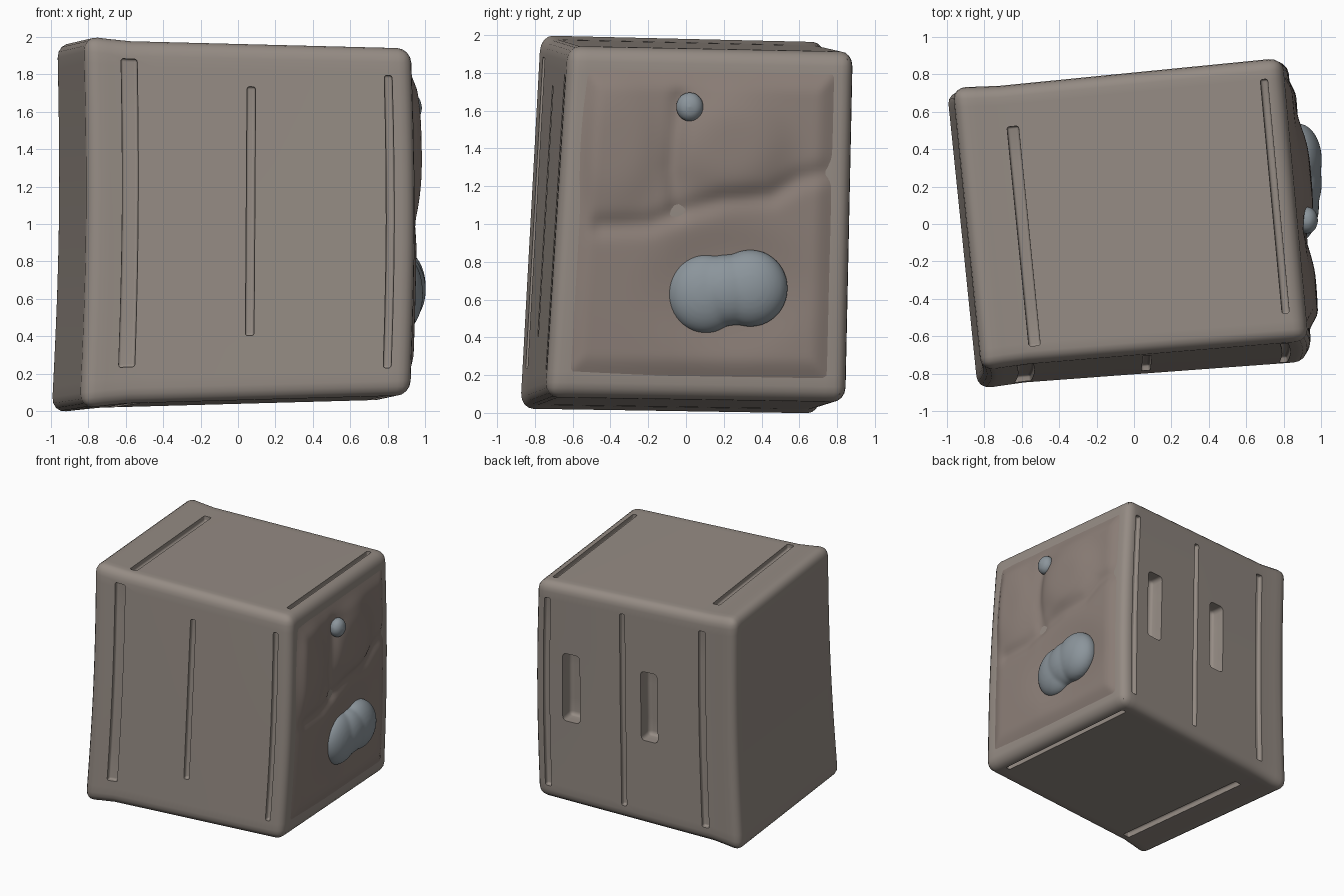
import bpy, bmesh, math
from mathutils import Vector

if "Cube" in bpy.data.objects:
    bpy.data.objects.remove(bpy.data.objects["Cube"])

# Eight corners of the leaning, twisted box: [left/right][front/back][bottom/top]
C = [[[(-.84, -.87, .035), (-.82, -.765, 1.985)], [(-1.0, .69, .01), (-.97, .715, 1.95)]],
     [[(.925, -.74, .085), (.93, -.62, 1.94)], [(.81, .85, .06), (.79, .89, 1.91)]]]
C = [[[Vector(p) for p in e] for e in s] for s in C]


def warp(p):
    """Map unit-box coordinates to the crooked box, with flared left corners."""
    u, v, w = p
    flare = 1 + .022 * max(0, 1 - u / .13)
    v, w = .5 + (v - .5) * flare, .5 + (w - .5) * flare
    edges = [[C[i][j][0].lerp(C[i][j][1], w) for j in (0, 1)] for i in (0, 1)]
    q = edges[0][0].lerp(edges[0][1], v).lerp(edges[1][0].lerp(edges[1][1], v), u)
    mid = max(0, math.sin(math.pi * min(1, max(0, w))))
    q.x += .022 * mid * max(0, 1 - u * 2)       # hollow left side
    q.x += .022 * mid * max(0, u * 2 - 1)       # full right side
    return q


def material(name, col):
    m = bpy.data.materials.new(name)
    m.diffuse_color = (*col, 1)
    m.use_nodes = True
    m.node_tree.nodes["Principled BSDF"].inputs["Base Color"].default_value = m.diffuse_color
    return m


def finish(bm, name, mat=None):
    bmesh.ops.recalc_face_normals(bm, faces=bm.faces)
    me = bpy.data.meshes.new(name)
    bm.to_mesh(me)
    bm.free()
    ob = bpy.data.objects.new(name, me)
    bpy.context.collection.objects.link(ob)
    if mat:
        me.materials.append(mat)
    return ob


def activate(ob):
    bpy.ops.object.select_all(action='DESELECT')
    ob.select_set(True)
    bpy.context.view_layer.objects.active = ob


def smooth(ob, angle=35):
    activate(ob)
    bpy.ops.object.shade_smooth_by_angle(angle=math.radians(angle))


def box(bm, lo, hi, bevel, cuts):
    """Add a bevelled, sliced and warped box given in unit coordinates."""
    t = bmesh.new()
    bmesh.ops.create_cube(t, size=1)
    lo, hi = Vector(lo), Vector(hi)
    for vert in t.verts:
        vert.co = Vector([lo[i] + (vert.co[i] + .5) * (hi[i] - lo[i]) for i in range(3)])
    bmesh.ops.bevel(t, geom=t.edges[:], offset=bevel, segments=4, profile=.5, affect='EDGES')
    for axis in range(3):
        for k in range(1, cuts):
            no = Vector((0, 0, 0))
            no[axis] = 1
            bmesh.ops.bisect_plane(t, geom=t.verts[:] + t.edges[:] + t.faces[:],
                                   plane_co=lo.lerp(hi, k / cuts), plane_no=no)
    for vert in t.verts:
        vert.co = warp(vert.co)
    bmesh.ops.recalc_face_normals(t, faces=t.faces)
    me = bpy.data.meshes.new("tmp")
    t.to_mesh(me)
    t.free()
    bm.from_mesh(me)
    bpy.data.meshes.remove(me)


shell = material("weathered_shell", (.30, .26, .23))
brown = material("brown_panel", (.26, .21, .185))
steel = material("blue_grey", (.26, .30, .33))

# Main crate body
bm = bmesh.new()
box(bm, (0, 0, 0), (1, 1, 1), .042, 14)
body = finish(bm, "crate_body", shell)

# Plank seams and the two hand slots, cut from the body
D = .022
bm = bmesh.new()


def seam(u, width, lo, hi, side):
    a, b = u - width / 2, u + width / 2
    if side == "front":
        box(bm, (a, -.1, lo), (b, D, hi), .008, 6)
    elif side == "back":
        box(bm, (a, 1 - D, lo), (b, 1.1, hi), .008, 6)
    elif side == "top":
        box(bm, (a, lo, 1 - D), (b, hi, 1.1), .008, 6)
    else:
        box(bm, (a, lo, -.1), (b, hi, D), .008, 6)


for u, width, lo, hi in ((.135, .05, .1, .95), (.51, .026, .18, .88), (.925, .024, .08, .92)):
    seam(u, width, lo, hi, "front")
for u, width in ((.17, .035), (.57, .025), (.94, .03)):
    seam(u, width, .06, .93, "back")
for side in ("top", "bottom"):
    seam(.17, .035, .06, .85, side)
    seam(.94, .022, .1, .93, side)
for u in (.44, .82):
    box(bm, (u - .042, .92, .38), (u + .042, 1.1, .69), .018, 4)
cutter = finish(bm, "seam_cutter")
cutter.hide_render = True
mod = body.modifiers.new("seams", 'BOOLEAN')
mod.operation, mod.solver, mod.object = 'DIFFERENCE', 'EXACT', cutter
activate(body)
bpy.ops.object.modifier_apply(modifier=mod.name)
bpy.data.objects.remove(cutter)
smooth(body)


# Sculpted right-hand panel with two raised lobes and creases around them
def bump(y, z, cy, cz, ry, rz, power=2):
    return math.exp(-(((y - cy) / ry) ** 2 + ((z - cz) / rz) ** 2) ** power)


BROW = [Vector(p) for p in ((-.45, .99), (-.2, 1.0), (.02, 1.08), (.2, 1.13), (.45, 1.15), (.6, 1.24), (.82, 1.29))]
MIDDLE = [Vector(p) for p in ((-.05, 1.08), (-.07, 1.3), (-.03, 1.66))]


def crease(y, z, line, r):
    p, best = Vector((y, z)), 9
    for a, b in zip(line, line[1:]):
        t = max(0, min(1, (p - a).dot(b - a) / (b - a).length_squared))
        best = min(best, (p - a.lerp(b, t)).length)
    return math.exp(-(best / r) ** 2)


bm = bmesh.new()
bmesh.ops.create_grid(bm, x_segments=64, y_segments=72, size=.5)
for vert in bm.verts:
    v, w = .5 + vert.co.x * .955, .5 + vert.co.y * .96
    q = warp((1, v, w))
    edge = min(.5 - abs(vert.co.x), .5 - abs(vert.co.y))
    pad = min(1, edge / .11)
    pad = pad * pad * (3 - 2 * pad)
    slope = min(1, max(0, (q.y + .9) / .8))      # fuller away from the front edge
    h = -.02 + (.032 + .018 * slope) * pad
    h += pad * (.032 * bump(q.y, q.z, -.38, 1.42, .22, .34) + .05 * bump(q.y, q.z, .25, 1.42, .28, .27)
                - .022 * crease(q.y, q.z, BROW, .055) - .02 * crease(q.y, q.z, MIDDLE, .05)
                - .03 * bump(q.y, q.z, .22, .65, .38, .30))
    vert.co = (q.x + h, q.y, q.z)
panel = finish(bm, "side_panel", brown)
if sum(p.normal.x for p in panel.data.polygons) < 0:
    panel.data.flip_normals()
smooth(panel, 60)


# Big double-lobed knob and the small stud above, melted into single lumps
def blobs(name, items):
    bm = bmesh.new()
    for c, r in items:
        new = bmesh.ops.create_uvsphere(bm, u_segments=32, v_segments=18, radius=1)["verts"]
        for vert in new:
            vert.co = Vector([c[i] + vert.co[i] * r[i] for i in range(3)])
    ob = finish(bm, name, steel)
    melt = ob.modifiers.new("melt", 'REMESH')
    melt.mode, melt.voxel_size, melt.use_smooth_shade = 'VOXEL', .012, True
    soft = ob.modifiers.new("soften", 'SMOOTH')
    soft.iterations = 12
    activate(ob)
    for m in ("melt", "soften"):
        bpy.ops.object.modifier_apply(modifier=m)
    smooth(ob, 60)


blobs("large_knob", [((.87, .10, .63), (.12, .20, .21)), ((.875, .34, .66), (.13, .20, .205)),
                     ((.875, .22, .65), (.13, .20, .19))])
blobs("small_stud", [((.925, .02, 1.62), (.06, .075, .08))])
